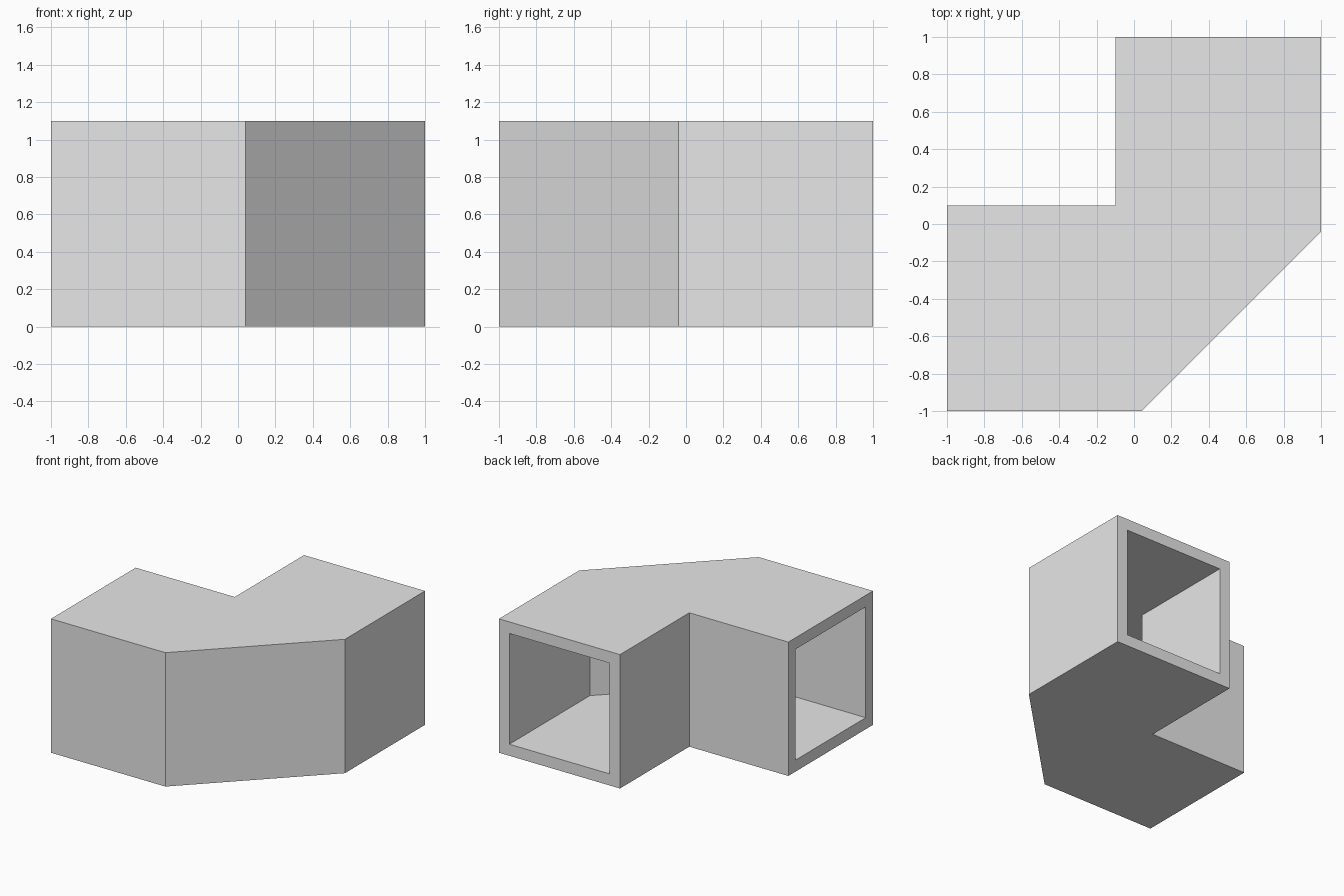
import bpy, bmesh
from math import radians

cube = bpy.data.objects.get("Cube")
if cube:
    bpy.data.objects.remove(cube, do_unlink=True)

HEIGHT = 1.1
WALL = 0.095

grey = bpy.data.materials.new("light_grey")
grey.use_nodes = True
colour = (0.8, 0.8, 0.8, 1)
grey.diffuse_color = colour
grey.node_tree.nodes["Principled BSDF"].inputs["Base Color"].default_value = colour


def mirrored(p):
    """Mirror a plan point across the elbow's diagonal."""
    return (-p[1], -p[0])


def stations(half):
    """Complete half of the elbow's plan, as (bend side, far side) pairs."""
    return half + [tuple(mirrored(p) for p in pair) for pair in reversed(half)]


# Plan of the shell and of its bore: open end, then start of the bend
shell_plan = stations([((-0.1, 1), (1, 1)), ((-0.1, 0.1), (1, -0.04))])
bore_plan = stations([((-0.1 + WALL, 1), (1 - WALL, 1)),
                      ((-0.1 + WALL, 0.09), (1 - WALL, -0.045))])

bm = bmesh.new()


def tube(plan, low, high):
    """Sweep a rectangular section through the plan; return the rings."""
    rings = [[bm.verts.new((*p, z)) for p, z in
              ((a, low), (b, low), (b, high), (a, high))] for a, b in plan]
    for r, s in zip(rings, rings[1:]):
        for i in range(4):
            j = (i + 1) % 4
            bm.faces.new((r[i], r[j], s[j], s[i]))
    return rings


outer = tube(shell_plan, 0, HEIGHT)
inner = tube(bore_plan, WALL, HEIGHT - WALL)

# Flat rims around both openings
for end in (0, -1):
    for i in range(4):
        j = (i + 1) % 4
        bm.faces.new((outer[end][i], outer[end][j], inner[end][j], inner[end][i]))

# Join the shared inside corner and merge flat tops and floors
bmesh.ops.remove_doubles(bm, verts=bm.verts[:], dist=0.0001)
bmesh.ops.dissolve_degenerate(bm, dist=0.0001, edges=bm.edges[:])
bmesh.ops.recalc_face_normals(bm, faces=bm.faces[:])
bm.normal_update()
flat = [e for e in bm.edges if e.link_faces
        and all(abs(f.normal.z) > 0.9 for f in e.link_faces)]
bmesh.ops.dissolve_limit(bm, angle_limit=radians(1), verts=[], edges=flat)

mesh = bpy.data.meshes.new("duct_elbow")
bm.to_mesh(mesh)
bm.free()
mesh.materials.append(grey)
duct = bpy.data.objects.new("duct_elbow", mesh)
bpy.context.collection.objects.link(duct)
